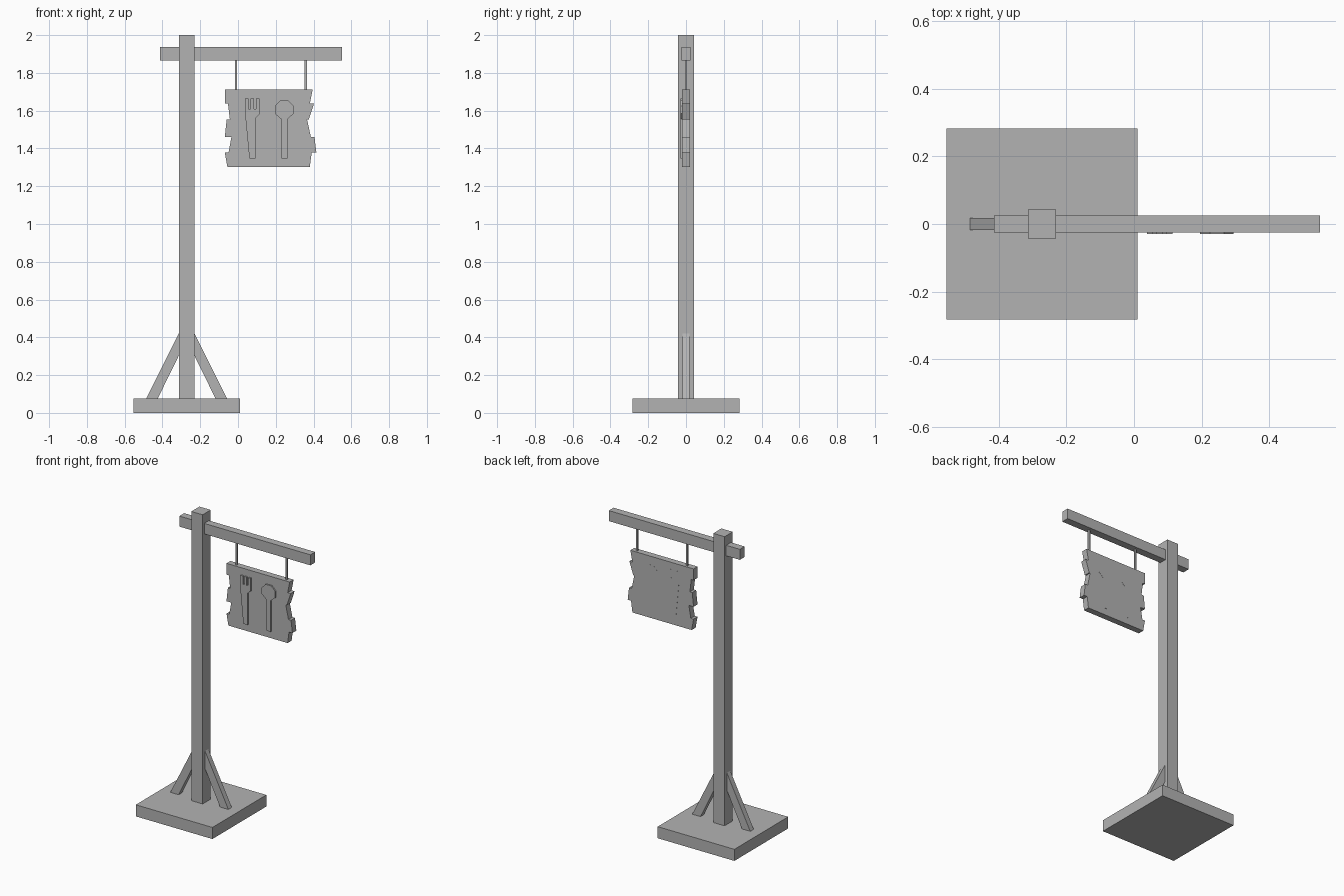
import bpy
import bmesh
import math

cube = bpy.data.objects.get("Cube")
if cube:
    bpy.data.objects.remove(cube, do_unlink=True)

grey = bpy.data.materials.new("plain grey")
grey.use_nodes = True
colour = (0.45, 0.45, 0.45, 1)
grey.diffuse_color = colour
grey.node_tree.nodes["Principled BSDF"].inputs["Base Color"].default_value = colour


def prism(name, outline, y_front, y_back):
    """Extrude an (x, z) outline from front to back."""
    bm = bmesh.new()
    face = bm.faces.new([bm.verts.new((x, y_front, z)) for x, z in outline])
    moved = bmesh.ops.extrude_face_region(bm, geom=[face])["geom"]
    verts = [v for v in moved if isinstance(v, bmesh.types.BMVert)]
    bmesh.ops.translate(bm, verts=verts, vec=(0, y_back - y_front, 0))
    bmesh.ops.recalc_face_normals(bm, faces=bm.faces)
    mesh = bpy.data.meshes.new(name)
    bm.to_mesh(mesh)
    bm.free()
    mesh.materials.append(grey)
    obj = bpy.data.objects.new(name, mesh)
    bpy.context.collection.objects.link(obj)
    return obj


def box(name, x0, x1, half_depth, z0, z1):
    return prism(name, [(x0, z0), (x1, z0), (x1, z1), (x0, z1)], -half_depth, half_depth)


POST_X = -0.272
BASE_TOP = 0.077

# Base, post and crossbeam
box("base", -0.554, 0.01, 0.283, 0, BASE_TOP)
box("post", POST_X - 0.0415, POST_X + 0.0415, 0.0425, BASE_TOP, 2)
box("crossbeam", -0.414, 0.55, 0.025, 1.866, 1.936)

# Mirrored diagonal braces
for side, label in ((1, "left"), (-1, "right")):
    brace = [(0.1525, BASE_TOP), (0.2135, BASE_TOP), (0.0415, 0.42), (0.0415, 0.303)]
    prism(label + "_brace", [(POST_X + side * x, z) for x, z in brace], -0.018, 0.018)

# Hanging rods
for x, label in ((-0.01, "right"), (0.358, "left")):
    box(label + "_hanging_rod", x - 0.006, x + 0.006, 0.006, 1.71, 1.87)

# Sign board with stepped, ragged ends
levels = [1.712, 1.637, 1.552, 1.46, 1.378, 1.302]
right_ends = [(-0.07, -0.07), (-0.053, -0.043), (-0.06, -0.07), (-0.035, -0.05), (-0.07, -0.056)]
left_ends = [(0.395, 0.38), (0.402, 0.374), (0.366, 0.386), (0.405, 0.415), (0.39, 0.38)]


def ragged(ends):
    return [p for (a, b), top, low in zip(ends, levels, levels[1:])
            for p in ((a, top), (b, low))]


prism("sign_board", ragged(right_ends) + ragged(left_ends)[::-1], -0.021, 0.0205)

# Raised fork: handle, head and three tines
FRONT, BACK = -0.03, 0.0215
FORK_X, HALF = 0.076, 0.038
fork = [(-0.016, 1.348), (0.016, 1.348), (0.016, 1.56), (HALF, 1.58)]
tine = 0.018
gap = (2 * HALF - 3 * tine) / 2
for i in range(3):
    right = HALF - i * (tine + gap)
    fork += [(right, 1.61), (right, 1.665), (right - tine, 1.665), (right - tine, 1.61)]
fork.append((-HALF, 1.58))
prism("fork", [(FORK_X + x, z) for x, z in fork], FRONT, BACK)

# Raised spoon: handle and eight-sided bowl
SPOON_X, RADIUS = 0.245, 0.054
bowl = [(SPOON_X + RADIUS * math.cos(a), 1.605 + RADIUS * math.sin(a))
        for a in (math.pi * (k + 0.5) / 4 for k in range(-1, 5))]
handle = [(SPOON_X - 0.016, 1.348), (SPOON_X + 0.016, 1.348),
          (SPOON_X + 0.016, 1.555), ]
prism("spoon", handle + bowl + [(SPOON_X - 0.016, 1.555)], FRONT, BACK)
